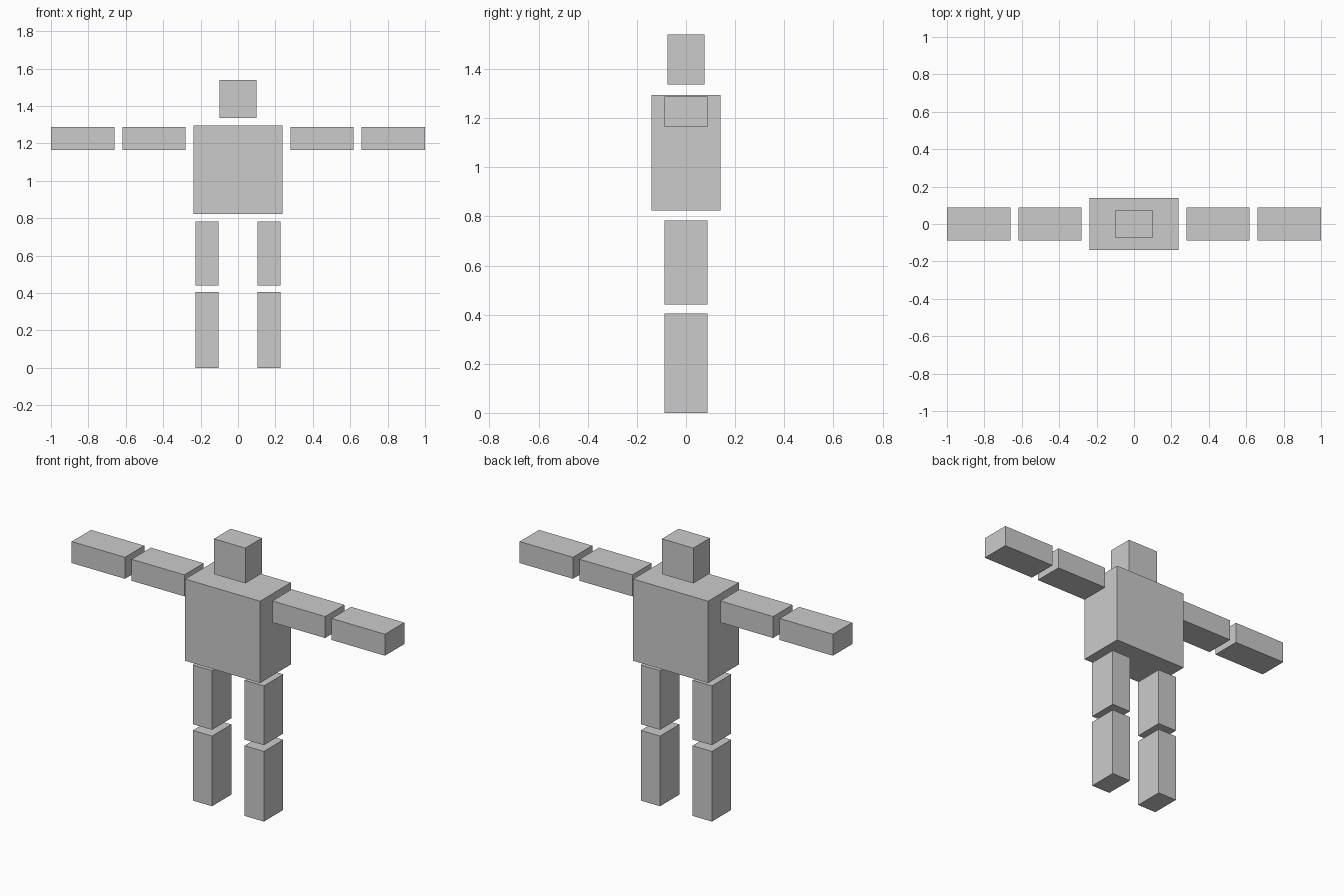
import bpy

if "Cube" in bpy.data.objects:
    bpy.data.objects.remove(bpy.data.objects["Cube"])


def box(name, x, y, z):
    """Box spanning the given (min, max) ranges."""
    bpy.ops.mesh.primitive_cube_add(size=1, location=[(a + b) / 2 for a, b in (x, y, z)])
    ob = bpy.context.object
    ob.name = name
    ob.scale = [b - a for a, b in (x, y, z)]
    bpy.ops.object.transform_apply(location=False, rotation=False, scale=True)
    return ob


# Head and torso
box("head", (-0.1, 0.1), (-0.076, 0.076), (1.336, 1.54))
box("torso", (-0.239, 0.239), (-0.14, 0.14), (0.823, 1.295))

# Limbs, mirrored left and right
DEPTH = (-0.088, 0.088)
ARM_Z = (1.164, 1.288)
LEG_X = (0.104, 0.227)
limbs = {
    "upper_arm": ((0.281, 0.618), ARM_Z),
    "forearm": ((0.66, 1.0), ARM_Z),
    "thigh": (LEG_X, (0.441, 0.783)),
    "lower_leg": (LEG_X, (0.0, 0.405)),
}
for name, ((x0, x1), z) in limbs.items():
    box(name + "_left", (x0, x1), DEPTH, z)
    box(name + "_right", (-x1, -x0), DEPTH, z)
